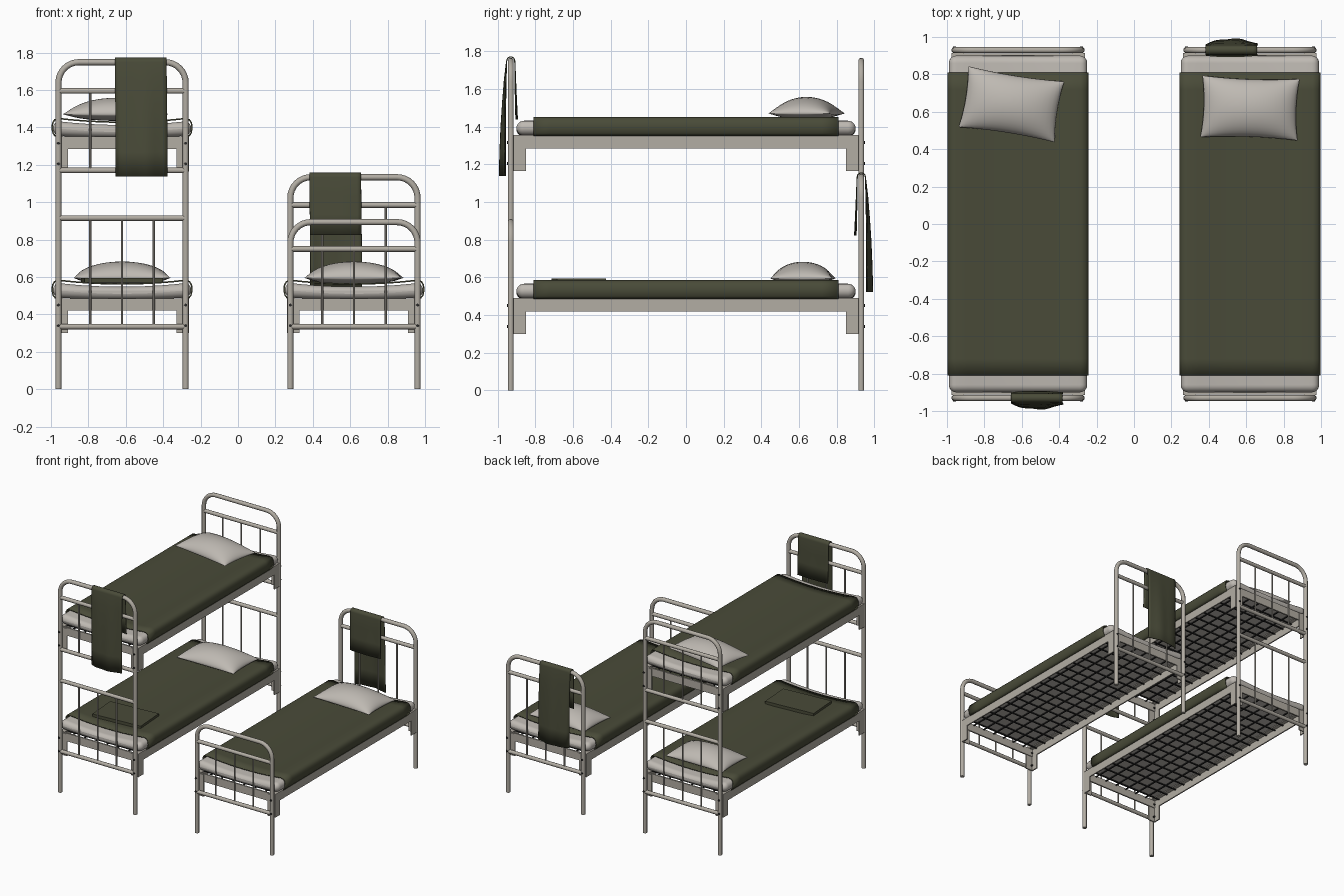
import bpy, bmesh, math
from mathutils import Vector, Matrix

if "Cube" in bpy.data.objects:
    bpy.data.objects.remove(bpy.data.objects["Cube"])


def material(name, rgb):
    m = bpy.data.materials.new(name)
    m.use_nodes = True
    m.diffuse_color = (*rgb, 1)
    bsdf = m.node_tree.nodes["Principled BSDF"]
    bsdf.inputs["Base Color"].default_value = (*rgb, 1)
    bsdf.inputs["Roughness"].default_value = 0.7
    return m


METAL = material("painted metal", (0.45, 0.42, 0.37))
LINEN = material("linen", (0.52, 0.49, 0.45))
OLIVE = material("olive wool", (0.067, 0.070, 0.040))
DARK = material("dark steel", (0.02, 0.02, 0.02))


def finish(name, bm, mat, angle=40):
    bmesh.ops.recalc_face_normals(bm, faces=bm.faces)
    me = bpy.data.meshes.new(name)
    bm.to_mesh(me)
    bm.free()
    me.materials.append(mat)
    me.shade_smooth()
    me.set_sharp_from_angle(angle=math.radians(angle))
    ob = bpy.data.objects.new(name, me)
    bpy.context.collection.objects.link(ob)
    return ob


def thicken(ob, t):
    mod = ob.modifiers.new("thickness", "SOLIDIFY")
    mod.thickness = t
    mod.offset = 0


def add_box(bm, lo, hi):
    lo, hi = Vector(lo), Vector(hi)
    mat = Matrix.Translation((lo + hi) / 2) @ Matrix.Diagonal((*(hi - lo), 1))
    bmesh.ops.create_cube(bm, size=1, matrix=mat)


def add_rod(bm, a, b, r, sides=12):
    a, b = Vector(a), Vector(b)
    d = b - a
    mat = Matrix.Translation((a + b) / 2) @ d.to_track_quat("Z", "Y").to_matrix().to_4x4()
    bmesh.ops.create_cone(bm, cap_ends=True, segments=sides, radius1=r, radius2=r,
                          depth=d.length, matrix=mat)


def sheet(bm, rows, closed=False):
    """Skin a list of point rows with quads."""
    vs = [[bm.verts.new(p) for p in row] for row in rows]
    for a, b in zip(vs, vs[1:]):
        n = len(a)
        for i in range(n if closed else n - 1):
            j = (i + 1) % n
            bm.faces.new((a[i], a[j], b[j], b[i]))
    return vs


POST_X, POST_Y, TUBE = 0.34, 0.93, 0.0165


def end_frame(name, cx, y, top, sections):
    """Bent tube hoop with cross rails and thin upright bars."""
    r, zc = 0.11, top - TUBE
    pts = [(-POST_X, 0)]
    for i in range(9):
        t = math.pi / 2 * i / 8
        pts.append((-POST_X + r * (1 - math.cos(t)), zc - r * (1 - math.sin(t))))
    pts += [(-x, z) for x, z in reversed(pts)]
    cu = bpy.data.curves.new(name, "CURVE")
    cu.dimensions, cu.bevel_depth, cu.bevel_resolution = "3D", TUBE, 3
    cu.use_fill_caps = True
    sp = cu.splines.new("POLY")
    sp.points.add(len(pts) - 1)
    for p, (x, z) in zip(sp.points, pts):
        p.co = (cx + x, y, z, 1)
    tmp = bpy.data.objects.new(name, cu)
    bm = bmesh.new()
    bm.from_mesh(tmp.to_mesh())
    bpy.data.objects.remove(tmp)
    for hi, lo in sections:
        for z in (hi, lo):
            add_rod(bm, (cx - POST_X, y, z), (cx + POST_X, y, z), 0.015)
        for dx in (-0.17, 0, 0.17):
            add_rod(bm, (cx + dx, y, lo), (cx + dx, y, hi), 0.006, 8)
    finish(name, bm, METAL)


def bed_base(name, cx, z):
    """Side rails, end rails, corner angle plates, bolts and spring mesh; z is the rail top."""
    bm, bolts = bmesh.new(), bmesh.new()
    for s in (-1, 1):
        xo, xi = cx + s * 0.357, cx + s * 0.347
        add_box(bm, (min(xo, xi), -0.915, z - 0.07), (max(xo, xi), 0.915, z))
        xf = cx + s * 0.315
        add_box(bm, (min(xo, xf), -0.91, z - 0.008), (max(xo, xf), 0.91, z))
        add_box(bm, (cx - 0.35, s * 0.905 - 0.006, z - 0.07), (cx + 0.35, s * 0.905 + 0.006, z - 0.005))
        for t in (-1, 1):
            ys = sorted((t * 0.85, t * 0.915))
            add_box(bm, (min(xo, xi), ys[0], z - 0.19), (max(xo, xi), ys[1], z - 0.06))
            xe = cx + s * 0.29
            add_box(bm, (min(xo, xe), t * 0.91 - 0.005, z - 0.19), (max(xo, xe), t * 0.91 + 0.005, z - 0.01))
            for dz in (0.04, 0.15):
                bx = cx + s * POST_X
                add_rod(bolts, (bx, t * 0.895, z - dz), (bx, t * 0.95, z - dz), 0.008, 8)
    finish(name + "_rails", bm, METAL)
    finish(name + "_bolts", bolts, DARK)
    bm = bmesh.new()
    for i in range(1, 7):
        x = cx - 0.35 + 0.1 * i
        add_box(bm, (x - 0.005, -0.9, z - 0.016), (x + 0.005, 0.9, z - 0.009))
    for i in range(18):
        y = -0.85 + 0.1 * i
        add_box(bm, (cx - 0.347, y - 0.005, z - 0.02), (cx + 0.347, y + 0.005, z - 0.013))
    finish(name + "_spring_mesh", bm, DARK)


def sag(x):
    return -0.022 * max(0, 1 - (x / 0.36) ** 2)


def mattress(name, cx, z):
    bm, rows, h = bmesh.new(), [], 0.04
    ts = [math.radians(a) for a in range(0, 91, 15)]
    ends = [(0.9 - h * (1 - math.cos(t)), math.sin(t)) for t in ts]
    path = [(-y, k) for y, k in ends] + [(y, k) for y, k in reversed(ends)]
    for y, k in path:
        k = max(k, 0.05)
        arc = [math.radians(-90 + 22.5 * i) for i in range(9)]
        right = [(0.33 + h * k * math.cos(a), h * k * math.sin(a)) for a in arc]
        across = [(0.33 - 0.066 * i, h * k) for i in range(1, 10)]
        half = right + across
        ring = half + [(-x, -q) for x, q in half]
        rows.append([(cx + x, y, z + h + q + (sag(x) if q > 0 else 0.4 * sag(x))) for x, q in ring])
    vs = sheet(bm, rows, True)
    bm.faces.new(vs[0])
    bm.faces.new(vs[-1])
    finish(name, bm, LINEN)


def blanket(name, cx, z):
    """Tucked cover, open underneath."""
    side = [(0.355, -0.003), (0.368, 0.012), (0.374, 0.04), (0.371, 0.068), (0.36, 0.086), (0.335, 0.095)]
    top = [(0.335 - 0.067 * i, 0.095) for i in range(1, 10)]
    prof = side + top + [(-x, q) for x, q in reversed(side)]
    rows = [[(cx + x, -0.81 + 0.09 * j, z + q + (sag(x) if q > 0.05 else 0)) for x, q in prof]
            for j in range(19)]
    bm = bmesh.new()
    sheet(bm, rows)
    thicken(finish(name, bm, OLIVE, 60), 0.008)


def pillow(name, loc, turn):
    bm, n = bmesh.new(), 18
    for s, h in ((1, 0.088), (-1, 0.035)):
        rows = []
        for j in range(n + 1):
            v = -math.cos(math.pi * j / n)
            row = []
            for i in range(n + 1):
                u = -math.cos(math.pi * i / n)
                puff = max(0, (1 - u * u) * (1 - v * v)) ** 0.55
                row.append((0.26 * u * (1 - 0.05 * (1 - v * v)), 0.165 * v * (1 - 0.07 * (1 - u * u)),
                            s * h * puff))
            rows.append(row)
        sheet(bm, rows)
    bmesh.ops.remove_doubles(bm, verts=bm.verts, dist=0.0004)
    ob = finish(name, bm, LINEN, 80)
    ob.location, ob.rotation_euler.z = loc, math.radians(turn)


def towel(name, cx, y, top, s):
    """Draped over the top rail; s is the outward direction along y."""
    r = TUBE + 0.005
    path = [(-0.028, -0.31, 0.6), (-0.025, -0.2, 0.4), (-0.023, -0.1, 0.2)]
    path += [(-r * math.cos(a), r * math.sin(a), 0) for a in [math.pi * i / 8 for i in range(9)]]
    path += [(0.026, -0.1, 0.25), (0.028, -0.22, 0.5), (0.03, -0.34, 0.7), (0.03, -0.48, 0.9), (0.03, -0.61, 1)]
    rows = []
    for d, q, k in path:
        row = []
        for i in range(13):
            u = i / 6 - 1
            bulge = k * (0.028 * (1 - u * u) + 0.003 * math.sin(7 * u))
            out = d + (bulge if d > 0 else -0.4 * bulge)
            row.append((cx + 0.138 * u + 0.005 * k, y + s * out, top - TUBE + q))
        rows.append(row)
    bm = bmesh.new()
    sheet(bm, rows)
    thicken(finish(name, bm, OLIVE, 60), 0.006)


# Bunk bed on the right, single bed on the left
BUNK, SINGLE, LOW, HIGH = -0.62, 0.62, 0.49, 1.355
for label, y in (("foot", -POST_Y), ("head", POST_Y)):
    end_frame("bunk_" + label + "_frame", BUNK, y, 1.765, [(1.595, 1.17), (0.915, 0.335)])
end_frame("single_foot_frame", SINGLE, -POST_Y, 0.91, [(0.75, 0.335)])
end_frame("single_head_frame", SINGLE, POST_Y, 1.15, [(0.985, 0.335)])

for label, cx, z in (("lower_bunk", BUNK, LOW), ("upper_bunk", BUNK, HIGH), ("single", SINGLE, LOW)):
    bed_base(label, cx, z)
    mattress(label + "_mattress", cx, z)
    blanket(label + "_blanket", cx, z)

pillow("lower_bunk_pillow", (BUNK, 0.62, LOW + 0.105), 0)
pillow("upper_bunk_pillow", (BUNK - 0.035, 0.64, HIGH + 0.115), -9)
pillow("single_pillow", (SINGLE, 0.62, LOW + 0.105), -2)

# Folded blanket at the foot of the lower bunk
bm = bmesh.new()
add_box(bm, (-0.21, -0.13, -0.012), (0.21, 0.13, 0.012))
fold = finish("folded_blanket", bm, OLIVE)
fold.location, fold.rotation_euler.z = (BUNK, -0.57, LOW + 0.092), math.radians(4)

towel("bunk_towel", -0.52, -POST_Y, 1.765, -1)
towel("single_towel", 0.52, POST_Y, 1.15, 1)
